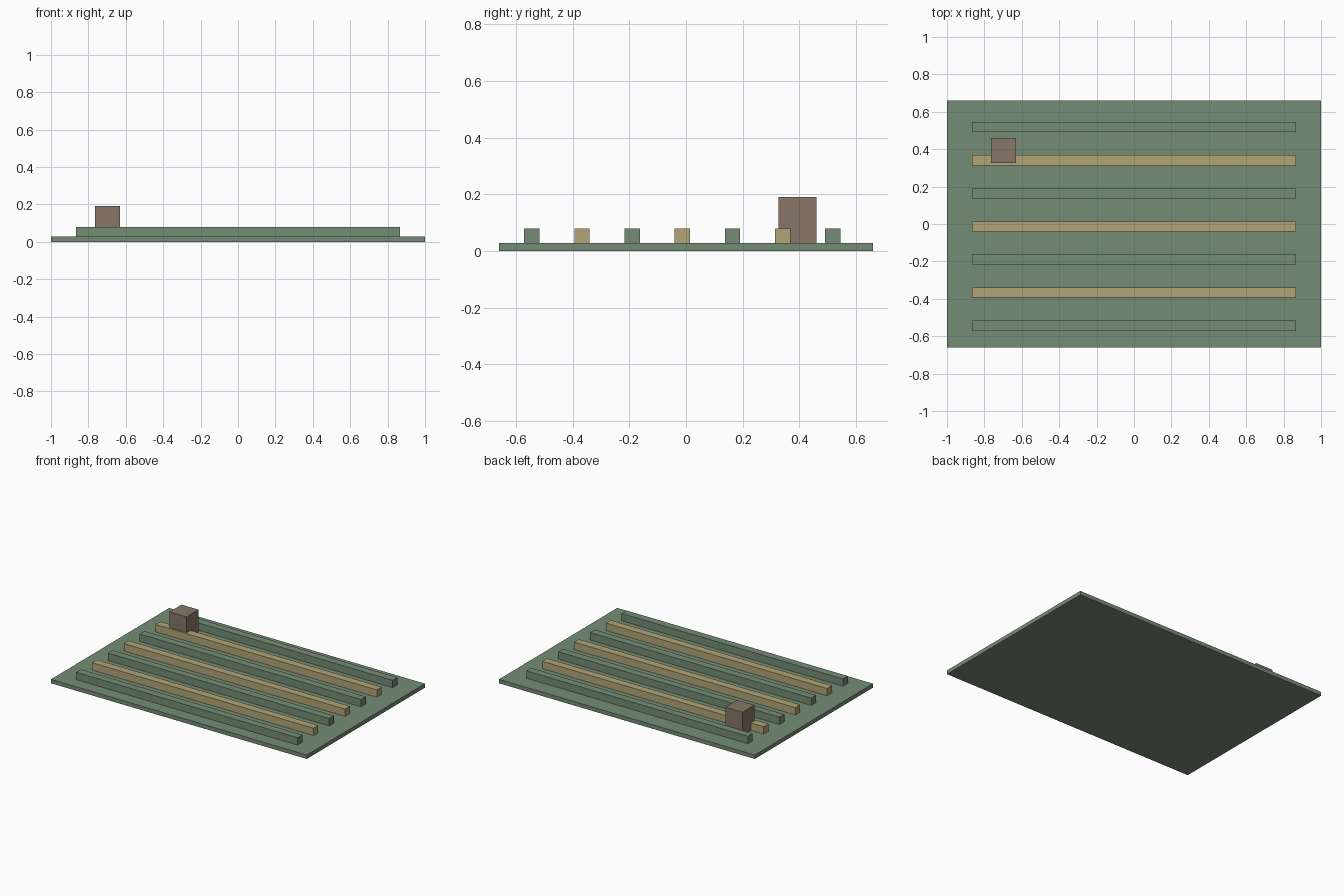
import bpy

if "Cube" in bpy.data.objects:
    bpy.data.objects.remove(bpy.data.objects["Cube"], do_unlink=True)


def material(name, rgb):
    mat = bpy.data.materials.new(name)
    mat.use_nodes = True
    color = (*rgb, 1.0)
    mat.diffuse_color = color
    mat.node_tree.nodes["Principled BSDF"].inputs["Base Color"].default_value = color
    return mat


def box(name, center, size, bottom, mat):
    """Box centred on (x, y) that rests on the height 'bottom'."""
    bpy.ops.mesh.primitive_cube_add(size=1, location=(*center, bottom + size[2] / 2))
    obj = bpy.context.object
    obj.name = name
    obj.scale = size
    bpy.ops.object.transform_apply(location=False, rotation=False, scale=True)
    obj.data.materials.append(mat)
    return obj


green = material("field green", (0.178, 0.262, 0.178))
tan = material("straw tan", (0.445, 0.376, 0.181))
brown = material("crate brown", (0.242, 0.181, 0.136))

# Ground slab
slab_top = 0.028
box("ground_slab", (0, 0), (2.0, 1.32, slab_top), 0, green)

# Seven raised rows, alternating green and tan from front to back
row_gap = 0.177
for i in range(7):
    y = -0.013 + (i - 3) * row_gap
    box(f"crop_row_{i + 1}", (0, y), (1.73, 0.054, 0.052), slab_top,
        tan if i % 2 else green)

# Crate standing at the back right
box("crate", (-0.697, 0.393), (0.134, 0.134, 0.163), slab_top, brown)
